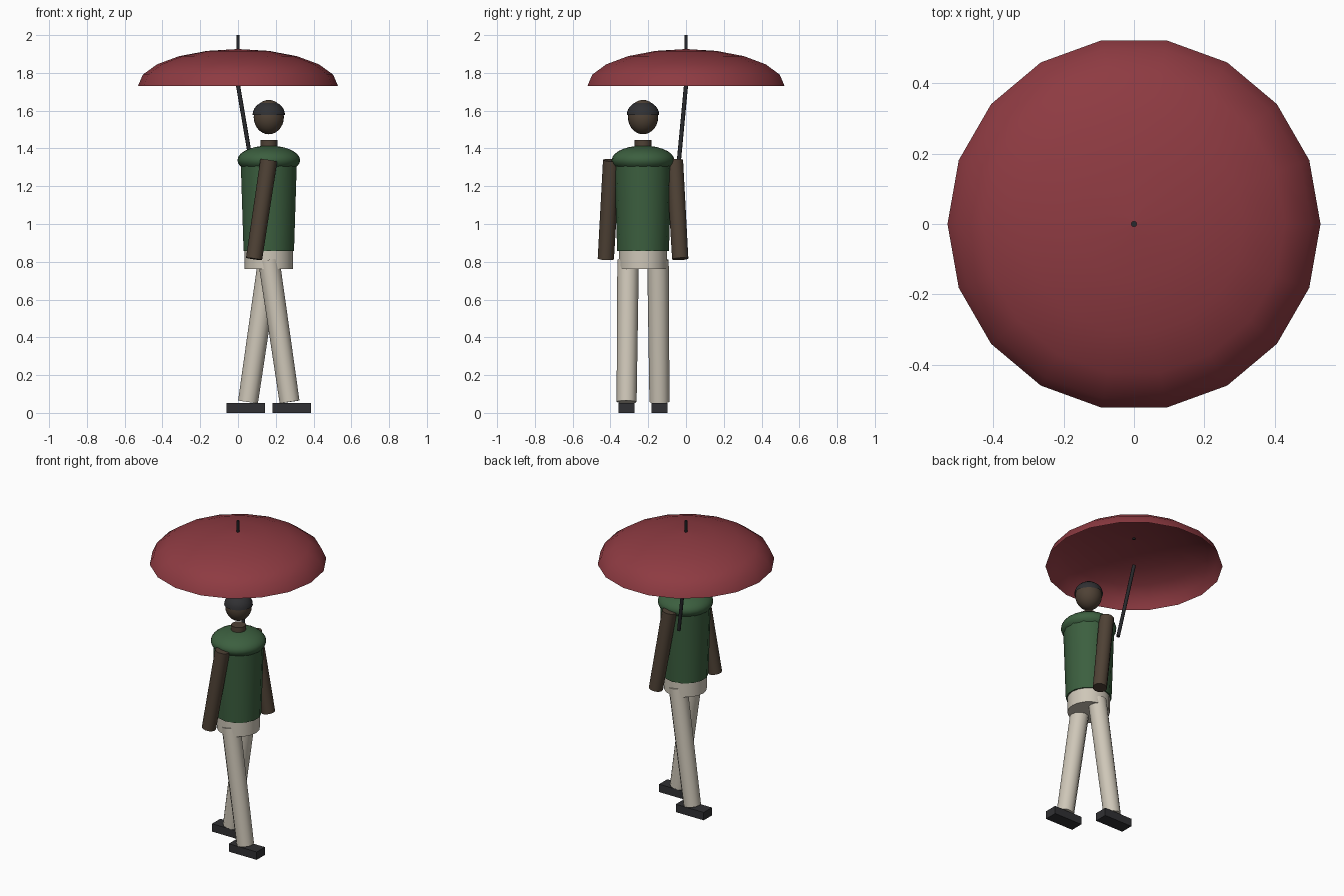
import bpy, math
from mathutils import Vector

if "Cube" in bpy.data.objects:
    bpy.data.objects.remove(bpy.data.objects["Cube"])


def material(name, rgb):
    m = bpy.data.materials.new(name)
    m.diffuse_color = (*rgb, 1)
    m.use_nodes = True
    m.node_tree.nodes["Principled BSDF"].inputs["Base Color"].default_value = m.diffuse_color
    return m


RED = material("umbrella red", (0.27, 0.043, 0.054))
GREEN = material("shirt green", (0.045, 0.115, 0.05))
CREAM = material("trouser cream", (0.62, 0.57, 0.48))
SKIN = material("brown skin", (0.078, 0.054, 0.036))
DARK = material("charcoal", (0.03, 0.03, 0.033))
BLACK = material("rod black", (0.02, 0.021, 0.024))

BX, BY = 0.163, -0.2275  # centre line of the walking figure


def finish(obj, name, mat):
    obj.name = name
    obj.data.materials.append(mat)
    bpy.ops.object.select_all(action='DESELECT')
    obj.select_set(True)
    bpy.context.view_layer.objects.active = obj
    bpy.ops.object.shade_smooth_by_angle(angle=math.radians(46))
    return obj


def lathe(name, profile, n, mat, loc=(0, 0, 0), phase=0.0, cap=True):
    """Revolve (radius, z) points, listed bottom to top, about z."""
    verts, faces = [], []
    for r, z in profile:
        for i in range(n):
            a = phase + 2 * math.pi * i / n
            verts.append((r * math.cos(a), r * math.sin(a), z))
    for k in range(len(profile) - 1):
        for i in range(n):
            j = (i + 1) % n
            faces.append((k * n + i, k * n + j, (k + 1) * n + j, (k + 1) * n + i))
    if cap:
        faces.append(tuple(reversed(range(n))))
    faces.append(tuple(range((len(profile) - 1) * n, len(profile) * n)))
    me = bpy.data.meshes.new(name)
    me.from_pydata(verts, [], faces)
    obj = bpy.data.objects.new(name, me)
    bpy.context.collection.objects.link(obj)
    obj.location = loc
    return finish(obj, name, mat)


def dome(name, r, h, n, rings, mat, loc):
    """Open half ellipsoid."""
    steps = [math.pi / 2 * k / rings for k in range(rings)] + [math.pi / 2 * 0.995]
    return lathe(name, [(r * math.cos(t), h * math.sin(t)) for t in steps],
                 n, mat, loc, cap=False)


def ellipsoid(name, r, h, mat, loc, seg=24, rings=14):
    bpy.ops.mesh.primitive_uv_sphere_add(segments=seg, ring_count=rings, radius=1, location=loc)
    obj = bpy.context.object
    obj.scale = (r, r, h)
    return finish(obj, name, mat)


def limb(name, top, bottom, r_top, r_bottom, mat, n=12):
    """Tapered cylinder between two points."""
    a, b = Vector(bottom), Vector(top)
    d = b - a
    obj = lathe(name, [(r_bottom, 0), (r_top, d.length)], n, mat, a)
    obj.rotation_mode = 'QUATERNION'
    obj.rotation_quaternion = Vector((0, 0, 1)).rotation_difference(d)
    return obj


# Umbrella
dome("canopy", 0.53, 0.196, 18, 5, RED, (0, 0, 1.73))
limb("umbrella_tip", (0, 0, 2.0), (0, 0, 1.915), 0.0085, 0.0085, BLACK, 8)
limb("umbrella_handle", (0, 0, 1.735), (0.085, -0.047, 1.235), 0.011, 0.011, BLACK, 8)

# Head, cap and neck
ellipsoid("head", 0.08, 0.091, SKIN, (BX, BY, 1.566))
dome("cap", 0.086, 0.075, 24, 7, DARK, (BX, BY, 1.577))
lathe("neck", [(0.045, 1.37), (0.045, 1.444)], 14, SKIN, (BX, BY, 0))

# Shirt and hips
ellipsoid("shoulders", 0.166, 0.077, GREEN, (BX, BY, 1.338))
lathe("torso", [(0.137, 0.857), (0.153, 1.35)], 14, GREEN, (BX, BY, 0), math.pi / 2)
lathe("hips", [(0.128, 0.762), (0.128, 0.88)], 18, CREAM, (BX, BY, 0))

# Arms, legs and shoes, swinging in opposite directions on each side
for side, s in (("near", -1), ("far", 1)):
    limb(side + "_arm", (BX, BY + s * 0.167, 1.337),
         (BX + s * 0.078, BY + s * 0.197, 0.815), 0.045, 0.043, SKIN)
    limb(side + "_leg", (BX, BY + s * 0.079, 0.81),
         (BX - s * 0.11, BY + s * 0.087, 0.058), 0.057, 0.053, CREAM)
    bpy.ops.mesh.primitive_cube_add(
        size=1, location=(BX - s * 0.122, BY + s * 0.0875, 0.026))
    shoe = bpy.context.object
    shoe.scale = (0.204, 0.085, 0.052)
    finish(shoe, side + "_shoe", DARK)
